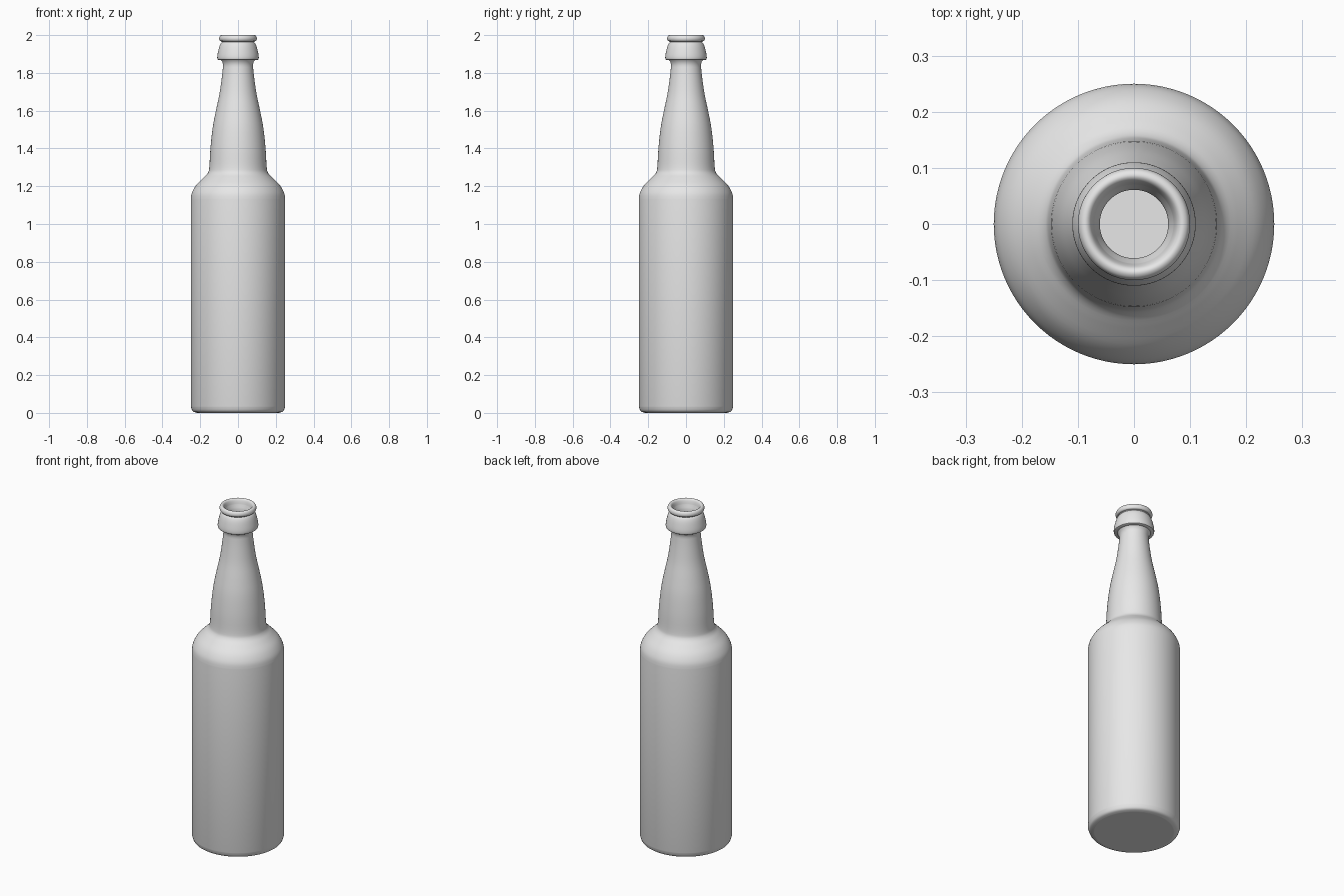
import bpy, bmesh, math
from mathutils import Vector
from mathutils.geometry import interpolate_bezier

if "Cube" in bpy.data.objects:
    bpy.data.objects.remove(bpy.data.objects["Cube"], do_unlink=True)

SIDES = 96
WALL = 0.02


def smooth_path(points, steps=5):
    """Rounded path through (radius, height) points."""
    p = [Vector((r, 0, z)) for r, z in points]
    p = [p[0]] + p + [p[-1]]
    out = []
    for a, b, c, d in zip(p, p[1:], p[2:], p[3:]):
        out += interpolate_bezier(b, b + (c - a) / 6, c - (d - b) / 6, c, steps)[:-1]
    return [(v.x, v.z) for v in out] + [points[-1]]


def lathe(name, profile, material):
    """Revolve a (radius, height) profile about the z axis."""
    bm = bmesh.new()
    verts = [bm.verts.new((r, 0, z)) for r, z in profile]
    edges = [bm.edges.new(pair) for pair in zip(verts, verts[1:])]
    bmesh.ops.spin(bm, geom=verts + edges, cent=(0, 0, 0), axis=(0, 0, 1),
                   angle=math.tau, steps=SIDES)
    bmesh.ops.remove_doubles(bm, verts=bm.verts, dist=0.0001)
    bmesh.ops.recalc_face_normals(bm, faces=bm.faces)
    mesh = bpy.data.meshes.new(name)
    bm.to_mesh(mesh)
    bm.free()
    mesh.materials.append(material)
    obj = bpy.data.objects.new(name, mesh)
    bpy.context.collection.objects.link(obj)
    bpy.ops.object.select_all(action="DESELECT")
    obj.select_set(True)
    bpy.context.view_layer.objects.active = obj
    bpy.ops.object.shade_smooth_by_angle(angle=math.radians(35))
    return obj


grey = bpy.data.materials.new("plain grey")
grey.use_nodes = True
grey.diffuse_color = (0.8, 0.8, 0.8, 1)
grey.node_tree.nodes["Principled BSDF"].inputs["Base Color"].default_value = (0.8, 0.8, 0.8, 1)

# Flat base with a rounded heel
base = [(0, 0), (0.215, 0)] + smooth_path([(0.216, 0), (0.24, 0.009), (0.25, 0.035)])

# Shoulder curving into the tapered neck
shoulder_neck = smooth_path([
    (0.25, 1.13), (0.244, 1.165), (0.222, 1.205), (0.186, 1.242),
    (0.161, 1.268), (0.152, 1.3), (0.146, 1.4), (0.134, 1.51),
    (0.117, 1.6), (0.098, 1.69), (0.085, 1.78), (0.079, 1.84)])

# Crown collar under the lip
collar = [(0.082, 1.858), (0.09, 1.868), (0.105, 1.869)] + smooth_path([
    (0.108, 1.871), (0.11, 1.88), (0.108, 1.9), (0.1, 1.935),
    (0.092, 1.955), (0.085, 1.963)], 4)

# Rolled lip, a half-round bead into the mouth
lip = smooth_path([
    (0.088, 1.967), (0.096, 1.97), (0.1, 1.982), (0.096, 1.995),
    (0.087, 2), (0.079, 1.996), (0.074, 1.985), (0.07, 1.968)], 4)

# Hollow inside, following the outer wall
throat = [(0.064, 1.955), (0.061, 1.94), (0.061, 1.84)]
inside = [(max(r - WALL, 0.061), z) for r, z in reversed(shoulder_neck)]
floor = [(0.23, 0.05), (0.21, 0.025), (0, 0.025)]

lathe("bottle", base + shoulder_neck + collar + lip + throat + inside + floor, grey)
